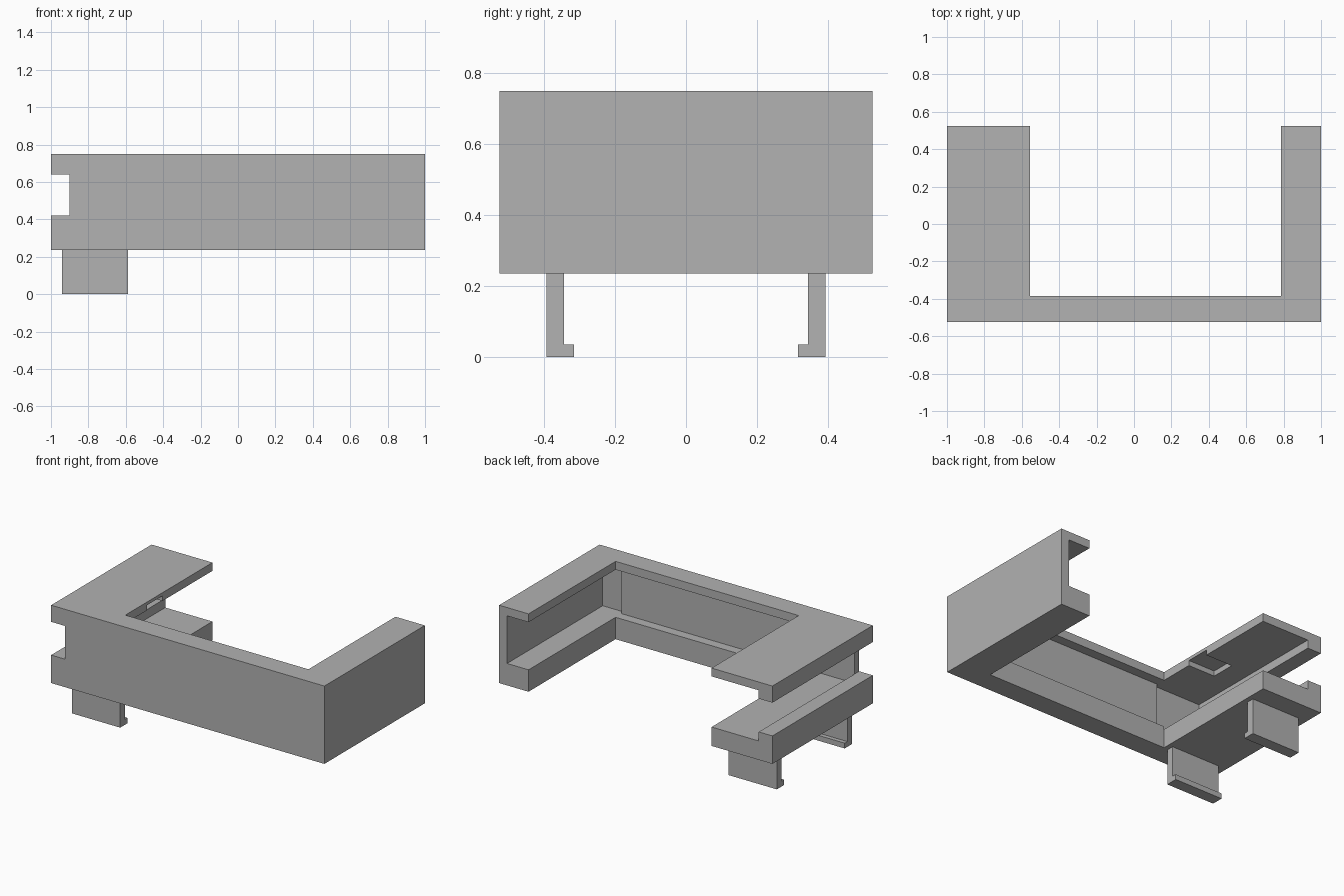
import bpy
import bmesh
from mathutils import Vector

if "Cube" in bpy.data.objects:
    bpy.data.objects.remove(bpy.data.objects["Cube"], do_unlink=True)

grey = bpy.data.materials.new("plain grey")
grey.use_nodes = True
colour = (0.445, 0.445, 0.445, 1)
grey.diffuse_color = colour
grey.node_tree.nodes["Principled BSDF"].inputs["Base Color"].default_value = colour


def extrude(name, profile, axis, start, end):
    """Extrude a (horizontal, z) profile along the x or y axis."""
    bm = bmesh.new()
    if axis == "y":
        verts = [bm.verts.new((h, start, z)) for h, z in profile]
        step = Vector((0, end - start, 0))
    else:
        verts = [bm.verts.new((start, h, z)) for h, z in profile]
        step = Vector((end - start, 0, 0))
    face = bm.faces.new(verts)
    result = bmesh.ops.extrude_face_region(bm, geom=[face])
    moved = [g for g in result["geom"] if isinstance(g, bmesh.types.BMVert)]
    bmesh.ops.translate(bm, verts=moved, vec=step)
    bmesh.ops.recalc_face_normals(bm, faces=bm.faces[:])
    mesh = bpy.data.meshes.new(name)
    bm.to_mesh(mesh)
    bm.free()
    mesh.materials.append(grey)
    obj = bpy.data.objects.new(name, mesh)
    bpy.context.collection.objects.link(obj)
    return obj


def rect(h0, h1, z0, z1):
    return [(h0, z0), (h1, z0), (h1, z1), (h0, z1)]


def channel(outer, wall, inner):
    """C-shaped section: thick base ledge, thin wall, thin top flange."""
    return [(outer, BASE), (inner, BASE), (inner, LEDGE), (wall, LEDGE),
            (wall, FLANGE), (inner, FLANGE), (inner, TOP), (outer, TOP)]


# Shared levels and plan lines
BASE, LEDGE, FLANGE, TOP = 0.235, 0.38, 0.695, 0.75
FRONT, BACK = -0.525, 0.525
WALL = -0.475
LEFT_IN, RIGHT_IN = 0.785, -0.555

# Left wing and front section
extrude("left_wing", channel(1, 0.942, LEFT_IN), "y", FRONT, BACK)
extrude("front_section", channel(FRONT, WALL, -0.385), "x", RIGHT_IN, LEFT_IN)
extrude("front_inner_panel", rect(WALL, -0.448, LEDGE, FLANGE), "x", RIGHT_IN, LEFT_IN)

# Front wall pieces closing both corners
extrude("left_corner_wall", rect(FRONT, WALL, LEDGE, FLANGE), "x", LEFT_IN, 0.942)
extrude("right_corner_wall", rect(FRONT, WALL, 0.36, FLANGE), "x", -0.9, RIGHT_IN)

# Right wing: counter with a hanging lip, lower shelf with a raised lip
counter = extrude("right_counter", [
    (-1, 0.64), (-0.9, 0.64), (-0.9, FLANGE), (RIGHT_IN, FLANGE),
    (RIGHT_IN, TOP), (-1, TOP)], "y", FRONT, BACK)
extrude("right_shelf", [
    (-1, BASE), (RIGHT_IN, BASE), (RIGHT_IN, 0.36), (-0.9, 0.36),
    (-0.9, 0.42), (-1, 0.42)], "y", FRONT, BACK)

# Shallow recess under the counter, open to its inner edge
cutter = extrude("recess_cutter", rect(-0.75, -0.5, 0.65, 0.729), "y", -0.157, 0.003)
cutter.hide_render = True
cut = counter.modifiers.new("recess", "BOOLEAN")
cut.operation = "DIFFERENCE"
cut.solver = "EXACT"
cut.object = cutter
bpy.context.view_layer.update()
graph = bpy.context.evaluated_depsgraph_get()
cut_mesh = bpy.data.meshes.new_from_object(counter.evaluated_get(graph))
counter.modifiers.clear()
counter.data = cut_mesh
bpy.data.objects.remove(cutter, do_unlink=True)

# Two plate legs with feet turned inward
for name, side in (("front_leg", -1), ("back_leg", 1)):
    section = [(0.393, 0), (0.393, BASE), (0.344, BASE),
               (0.344, 0.035), (0.316, 0.035), (0.316, 0)]
    extrude(name, [(side * y, z) for y, z in section], "x", -0.94, -0.587)
